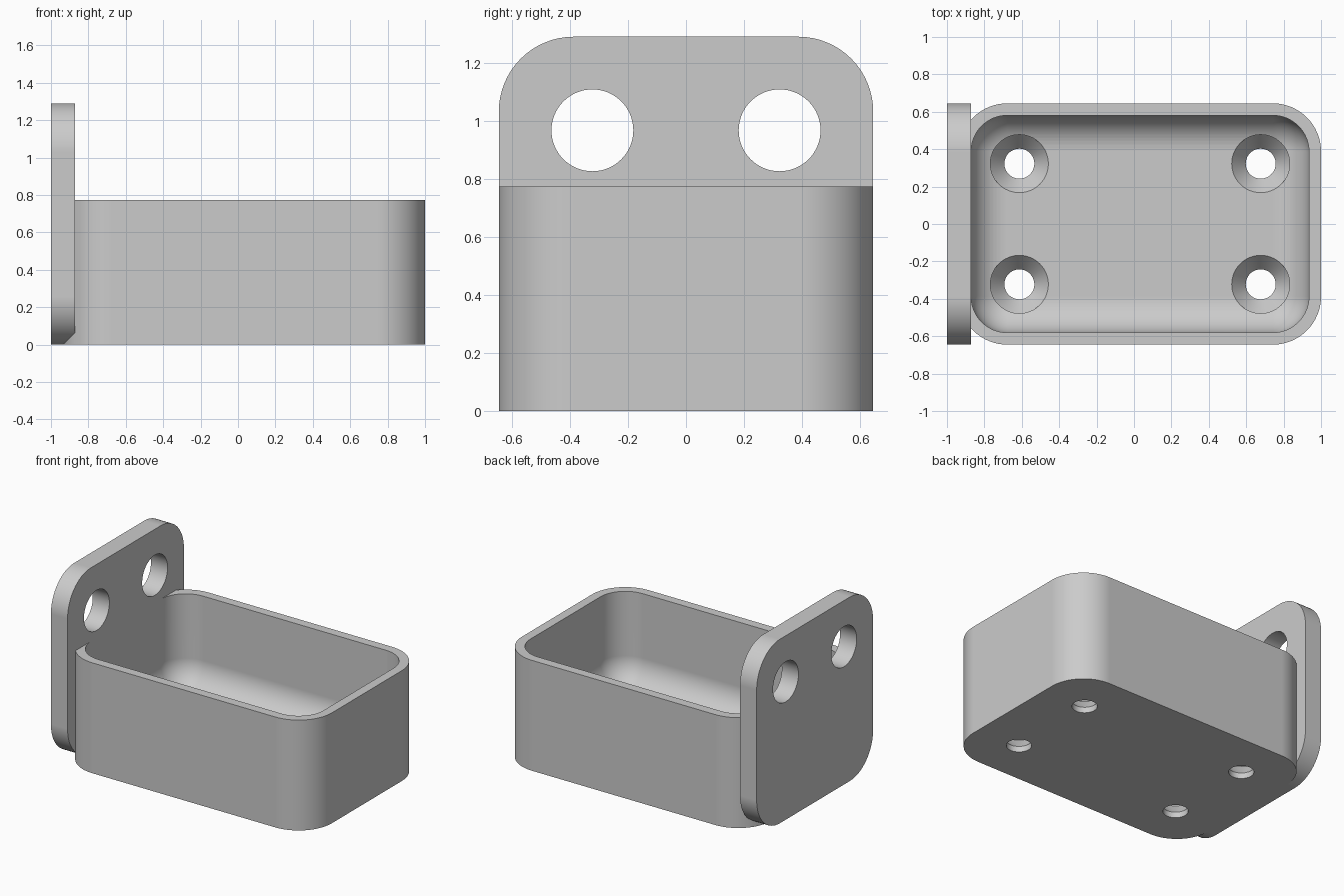
import bpy, bmesh
from math import sin, cos, pi, radians
from mathutils import Matrix

if "Cube" in bpy.data.objects:
    bpy.data.objects.remove(bpy.data.objects["Cube"], do_unlink=True)

grey = bpy.data.materials.new("light grey")
grey.use_nodes = True
color = (0.6, 0.6, 0.6, 1)
grey.diffuse_color = color
grey.node_tree.nodes["Principled BSDF"].inputs["Base Color"].default_value = color

# Main dimensions, all multiples of the wall thickness
WALL = 2 / 31
CORNER = 4 * WALL
FLOOR = 2 * WALL
HALF_Y = 10 * WALL
TUB_X, TUB_HALF_X, TUB_TOP = WALL / 2, 15 * WALL, 12 * WALL
PLATE_BACK, PLATE_FRONT, PLATE_TOP = -1.0, -1.0 + 2 * WALL, 20 * WALL
SEGMENTS = 16


def rounded_ring(bm, hx, hy, r, z, center=(0, 0)):
    """Closed ring of vertices along a rounded rectangle; a circle if hx = hy = r."""
    ring = []
    for i, (sx, sy) in enumerate([(1, 1), (-1, 1), (-1, -1), (1, -1)]):
        for k in range(SEGMENTS + 1):
            a = (i + k / SEGMENTS) * pi / 2
            co = (center[0] + sx * (hx - r) + r * cos(a),
                  center[1] + sy * (hy - r) + r * sin(a), z)
            ring.append(bm.verts.new([round(c, 5) for c in co]))
    return ring


def loft(bm, sections, center=(0, 0)):
    """Skin a list of (hx, hy, r, z) sections and cap both ends."""
    rings = [rounded_ring(bm, *s, center=center) for s in sections]
    for a, b in zip(rings, rings[1:]):
        for i in range(len(a)):
            j = (i + 1) % len(a)
            bm.faces.new((a[i], a[j], b[j], b[i]))
    bm.faces.new(rings[0][::-1])
    bm.faces.new(rings[-1])


def finish(bm, name, matrix=None):
    bmesh.ops.remove_doubles(bm, verts=bm.verts[:], dist=0.0002)
    if matrix:
        bmesh.ops.transform(bm, matrix=matrix, verts=bm.verts[:])
    bmesh.ops.recalc_face_normals(bm, faces=bm.faces[:])
    mesh = bpy.data.meshes.new(name)
    bm.to_mesh(mesh)
    bm.free()
    mesh.materials.append(grey)
    obj = bpy.data.objects.new(name, mesh)
    bpy.context.collection.objects.link(obj)
    return obj


def combine(obj, other, operation):
    """Apply a boolean with another object, then remove that object."""
    mod = obj.modifiers.new("combine", 'BOOLEAN')
    mod.operation = operation
    mod.solver = 'EXACT'
    mod.object = other
    bpy.ops.object.select_all(action='DESELECT')
    bpy.context.view_layer.objects.active = obj
    obj.select_set(True)
    bpy.ops.object.modifier_apply(modifier=mod.name)
    bpy.data.objects.remove(other, do_unlink=True)


# Tub: outer wall, rim, inner wall, then a rounded cove down to the floor
cove = CORNER - WALL
in_x, in_y = TUB_HALF_X - WALL, HALF_Y - WALL
sections = [(TUB_HALF_X, HALF_Y, CORNER, 0),
            (TUB_HALF_X, HALF_Y, CORNER, TUB_TOP),
            (in_x, in_y, cove, TUB_TOP)]
for k in range(SEGMENTS + 1):
    a = k / SEGMENTS * pi / 2
    inset = cove * (1 - cos(a))
    sections.append((in_x - inset, in_y - inset, max(cove - inset, 0),
                     FLOOR + cove * (1 - sin(a))))
bm = bmesh.new()
loft(bm, sections, (TUB_X, 0))
tub = finish(bm, "tub_with_mounting_plate")

# Countersunk screw holes in the tub floor
bm = bmesh.new()
for sx in (-1, 1):
    for sy in (-1, 1):
        loft(bm, [(r, r, r, z) for r, z in
                  ((0.08, -0.05), (0.08, 0.04), (0.155, FLOOR), (0.155, 0.3))],
             (TUB_X + sx * HALF_Y, sy * HALF_Y / 2))
combine(tub, finish(bm, "countersink_cutter"), 'DIFFERENCE')

# Mounting plate: rounded panel drawn flat, then stood up along x
stand = Matrix(((0, 0, 1, 0), (1, 0, 0, 0), (0, 1, 0, 0), (0, 0, 0, 1)))
bm = bmesh.new()
half_z = PLATE_TOP / 2
loft(bm, [(HALF_Y, half_z, CORNER, x) for x in (PLATE_BACK, PLATE_FRONT)], (0, half_z))
plate = finish(bm, "mounting_plate", stand)

# Two large hanging holes
bm = bmesh.new()
for side in (-1, 1):
    loft(bm, [(0.141, 0.141, 0.141, x) for x in (PLATE_BACK - 0.1, PLATE_FRONT + 0.1)],
         (side * HALF_Y / 2, 15 * WALL))
combine(plate, finish(bm, "hanging_hole_cutter", stand), 'DIFFERENCE')

# Merge the plate into the tub and smooth the rounded surfaces
combine(tub, plate, 'UNION')
bpy.ops.object.shade_smooth_by_angle(angle=radians(30))
weighted = tub.modifiers.new("flat face shading", 'WEIGHTED_NORMAL')
weighted.keep_sharp = True
